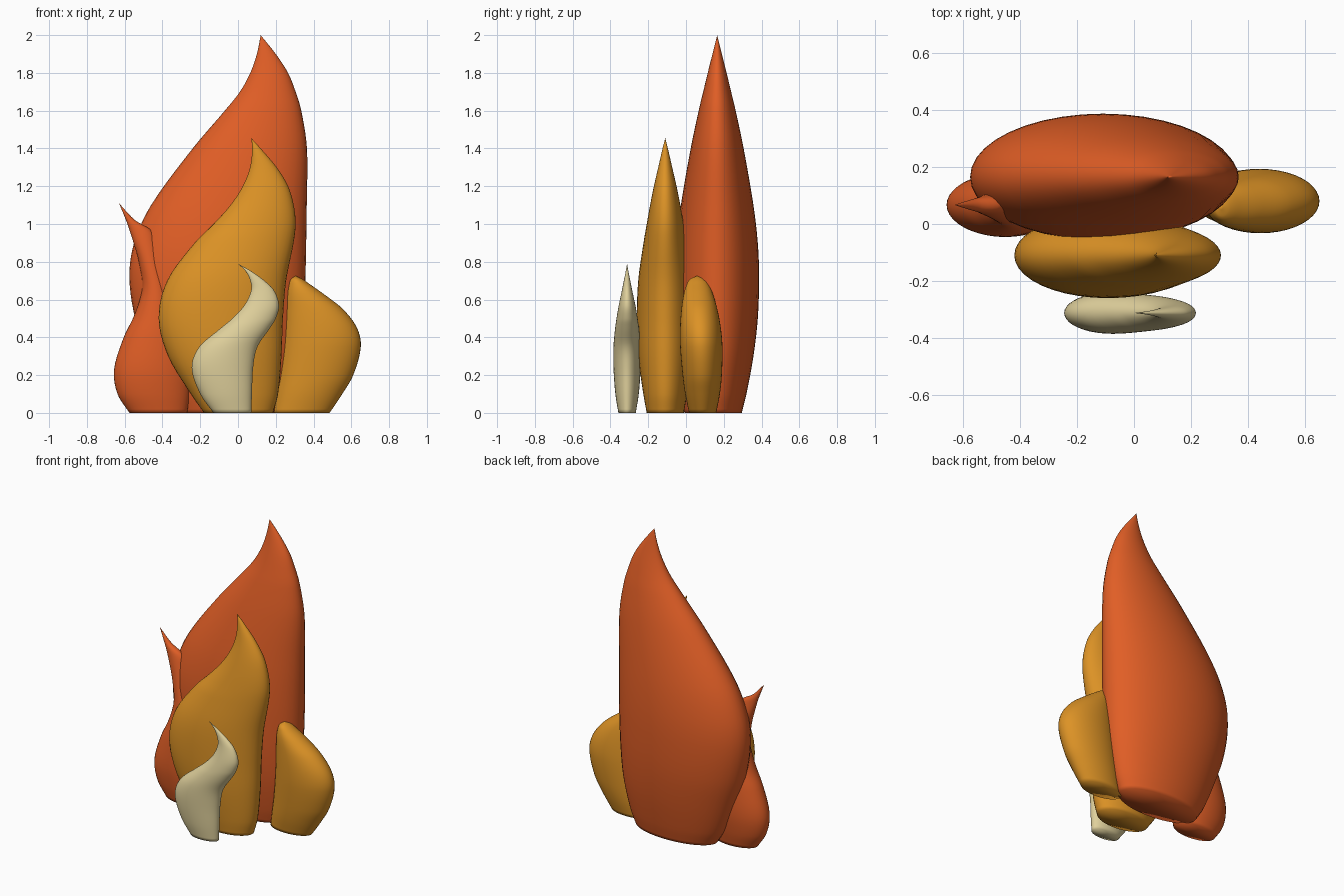
import bpy, bmesh, math

SIDES = 40
STEPS = 5


def material(name, rgb):
    m = bpy.data.materials.new(name)
    m.diffuse_color = (*rgb, 1)
    return m


orange = material("flame orange", (0.75, 0.112, 0.019))
amber = material("flame amber", (0.72, 0.29, 0.019))
cream = material("flame cream", (0.74, 0.63, 0.33))


def refine(keys):
    """Smooth curve through the key rows, with height as the parameter."""
    n = len(keys)

    def slope(i, c):
        a, b = keys[max(i - 1, 0)], keys[min(i + 1, n - 1)]
        return (b[c] - a[c]) / (b[0] - a[0])

    rows = []
    for i in range(n - 1):
        p, q = keys[i], keys[i + 1]
        h = q[0] - p[0]
        for s in range(STEPS):
            t = s / STEPS
            row = [p[0] + h * t]
            for c in range(1, len(p)):
                row.append((2*t**3 - 3*t**2 + 1) * p[c] + (t**3 - 2*t**2 + t) * h * slope(i, c)
                           + (3*t**2 - 2*t**3) * q[c] + (t**3 - t**2) * h * slope(i + 1, c))
            rows.append(row)
    return rows


def flame(name, mat, y, keys, lean=0.0):
    """Stack of elliptical rings; each key is height, left, right, half depth."""
    bm = bmesh.new()
    rings = []
    top = keys[-1][0]
    for z, left, right, depth in refine(keys):
        cx, rx = (left + right) / 2, max((right - left) / 2, 0.001)
        cy = y + lean * (z / top) ** 2
        rings.append([bm.verts.new((cx + rx * math.cos(a), cy + max(depth, 0.001) * math.sin(a), z))
                      for a in (2 * math.pi * k / SIDES for k in range(SIDES))])
    for lo, hi in zip(rings, rings[1:]):
        for k in range(SIDES):
            j = (k + 1) % SIDES
            bm.faces.new((lo[k], lo[j], hi[j], hi[k]))
    # pointed tip and flat base
    tip = bm.verts.new((keys[-1][1], y + lean, top))
    for k in range(SIDES):
        bm.faces.new((rings[-1][k], rings[-1][(k + 1) % SIDES], tip))
    bm.faces.new(rings[0][::-1])
    for f in bm.faces:
        f.smooth = True
    me = bpy.data.meshes.new(name)
    bm.to_mesh(me)
    bm.free()
    me.materials.append(mat)
    ob = bpy.data.objects.new(name, me)
    bpy.context.collection.objects.link(ob)
    return ob


# Tall flame at the back
flame("back_flame", orange, 0.165, [
    (0.00, -0.34, 0.245, 0.13), (0.10, -0.40, 0.285, 0.155), (0.30, -0.48, 0.33, 0.192),
    (0.50, -0.545, 0.348, 0.215), (0.72, -0.575, 0.357, 0.222), (0.90, -0.55, 0.361, 0.215),
    (1.10, -0.46, 0.364, 0.192), (1.40, -0.24, 0.365, 0.14), (1.60, -0.07, 0.335, 0.098),
    (1.70, 0.01, 0.305, 0.074), (1.80, 0.065, 0.265, 0.05), (1.90, 0.10, 0.20, 0.025),
    (2.00, 0.12, 0.12, 0)])

# Medium flame in the middle
flame("middle_flame", amber, -0.11, [
    (0.00, -0.18, 0.185, 0.098), (0.10, -0.25, 0.212, 0.116), (0.30, -0.37, 0.23, 0.143),
    (0.50, -0.42, 0.238, 0.15), (0.70, -0.375, 0.255, 0.143), (0.90, -0.23, 0.294, 0.115),
    (1.00, -0.13, 0.305, 0.098), (1.10, -0.04, 0.295, 0.08), (1.20, 0.025, 0.265, 0.06),
    (1.30, 0.064, 0.205, 0.037), (1.40, 0.075, 0.12, 0.014), (1.455, 0.07, 0.07, 0)])

# Small flame at the front
flame("front_flame", cream, -0.312, [
    (0.00, -0.13, 0.07, 0.046), (0.10, -0.20, 0.074, 0.062), (0.24, -0.245, 0.08, 0.072),
    (0.35, -0.205, 0.103, 0.072), (0.45, -0.09, 0.17, 0.063), (0.50, -0.03, 0.20, 0.056),
    (0.57, 0.034, 0.217, 0.044), (0.65, 0.07, 0.19, 0.027), (0.70, 0.065, 0.14, 0.017),
    (0.75, 0.04, 0.07, 0.007), (0.79, 0.00, 0.00, 0)])

# Rounded flame on the right
flame("right_flame", amber, 0.088, [
    (0.00, 0.19, 0.485, 0.072), (0.10, 0.205, 0.552, 0.092), (0.20, 0.22, 0.61, 0.104),
    (0.35, 0.236, 0.65, 0.112), (0.45, 0.243, 0.63, 0.108), (0.55, 0.249, 0.555, 0.095),
    (0.63, 0.255, 0.453, 0.077), (0.68, 0.266, 0.382, 0.058), (0.71, 0.28, 0.338, 0.036),
    (0.725, 0.305, 0.305, 0)], lean=-0.03)

# Hooked flame on the left
flame("left_flame", orange, 0.067, [
    (0.00, -0.575, -0.27, 0.075), (0.10, -0.638, -0.255, 0.097), (0.23, -0.656, -0.25, 0.112),
    (0.40, -0.605, -0.28, 0.108), (0.52, -0.548, -0.325, 0.096), (0.66, -0.508, -0.365, 0.078),
    (0.80, -0.525, -0.405, 0.058), (0.90, -0.553, -0.43, 0.043), (0.97, -0.575, -0.463, 0.03),
    (1.02, -0.593, -0.545, 0.018), (1.11, -0.63, -0.63, 0)])
